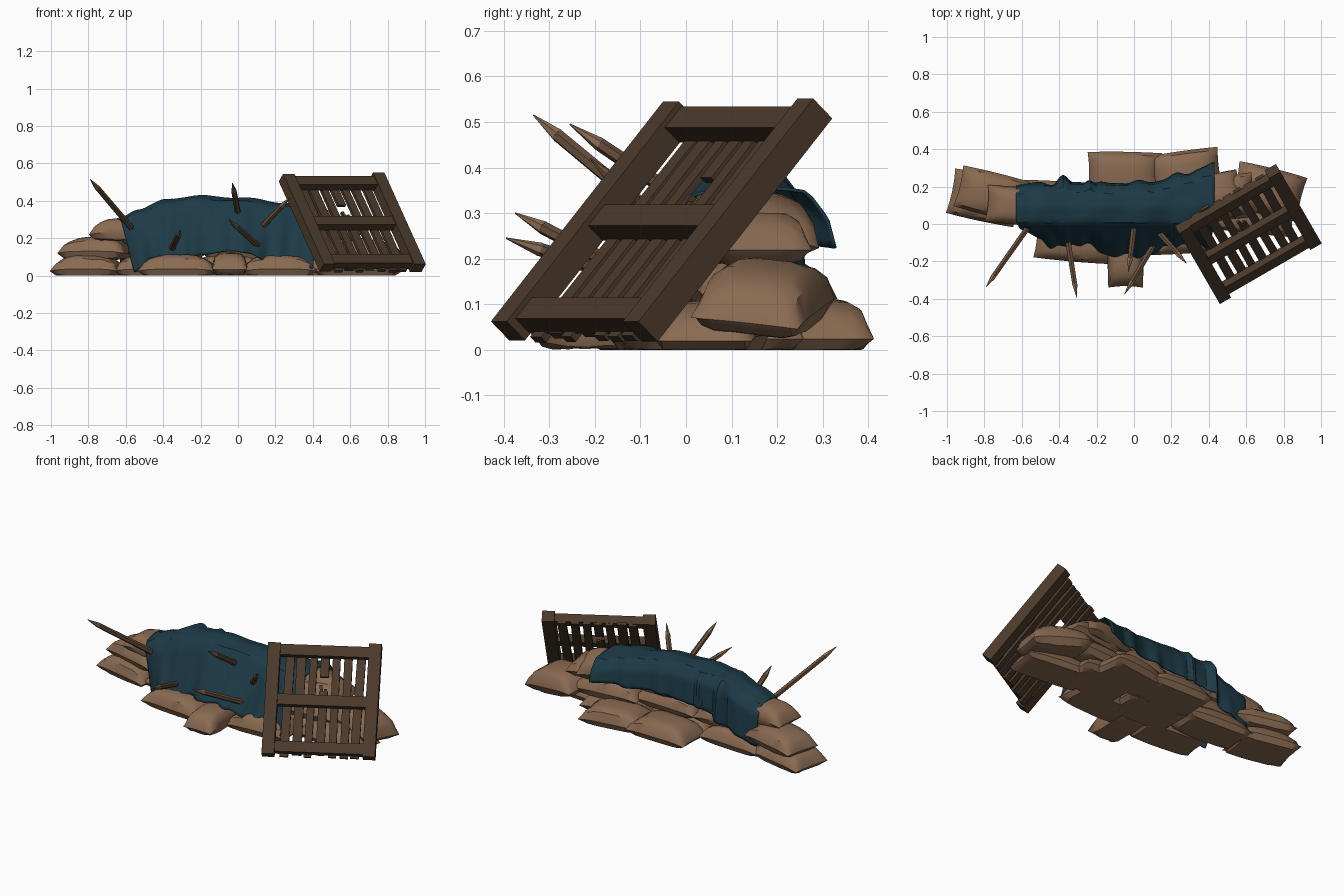
import bpy, bmesh, math, random
from mathutils import Vector, Matrix, Euler

if "Cube" in bpy.data.objects:
    bpy.data.objects.remove(bpy.data.objects["Cube"])

random.seed(4)


def material(name, rgb):
    m = bpy.data.materials.new(name)
    m.diffuse_color = (*rgb, 1)
    m.use_nodes = True
    m.node_tree.nodes["Principled BSDF"].inputs["Base Color"].default_value = m.diffuse_color
    return m


BURLAP = material("burlap_tan", (0.25, 0.145, 0.083))
CLOTH = material("dark_teal_cloth", (0.012, 0.043, 0.063))
WOOD = material("dark_pallet_wood", (0.07, 0.042, 0.024))
STAKE = material("stake_wood", (0.13, 0.075, 0.043))
TIP = material("cut_stake_tip", (0.25, 0.15, 0.085))


def finish(name, bm, mats, angle=None):
    bmesh.ops.recalc_face_normals(bm, faces=bm.faces)
    me = bpy.data.meshes.new(name)
    bm.to_mesh(me)
    bm.free()
    for m in mats:
        me.materials.append(m)
    ob = bpy.data.objects.new(name, me)
    bpy.context.collection.objects.link(ob)
    if angle:
        bpy.context.view_layer.objects.active = ob
        ob.select_set(True)
        bpy.ops.object.shade_smooth_by_angle(angle=math.radians(angle))
        ob.select_set(False)
    return ob


def lerp_table(table, x):
    for (x0, a), (x1, b) in zip(table, table[1:]):
        if x <= x1:
            k = max(0, (x - x0) / (x1 - x0))
            k = k * k * (3 - 2 * k)
            return a + (b - a) * k
    return table[-1][1]


# Sandbags: blunt pillows with a low pinched seam, drooping eared ends and a flat bottom
def sandbag(name, x, y, z, yaw=0, length=0.42, width=0.25, height=0.115, tilt=0, roll=0):
    nx, ny = 10, 8
    mat = Matrix.Translation((x, y, z)) @ Euler(
        (math.radians(roll), math.radians(tilt), math.radians(yaw))).to_matrix().to_4x4()
    bm = bmesh.new()
    shells = []
    for side in (1, -1):
        grid = []
        for i in range(nx + 1):
            u = math.sin((2 * i / nx - 1) * math.pi / 2 * 0.8) / math.sin(math.pi / 2 * 0.8)
            row = []
            for j in range(ny + 1):
                v = math.sin((2 * j / ny - 1) * math.pi / 2 * 0.8) / math.sin(math.pi / 2 * 0.8)
                puff = max(0, (1 - abs(u) ** 2.8) * (1 - abs(v) ** 4)) ** 0.5
                rise = 0.67 * puff if side > 0 else -0.36 * min(1, puff * 1.35)
                p = Vector((u * length / 2 * (0.95 + 0.05 * v * v),
                            v * width / 2 * (0.97 + 0.04 * (1 - u * u)),
                            height * (rise - 0.17 - 0.1 * abs(u) ** 4)))
                p.z += random.uniform(-1, 1) * 0.003 * (puff > 0)
                p = mat @ p
                p.z = max(p.z, 0.0)
                row.append(bm.verts.new(p))
            grid.append(row)
        shells.append(grid)
    for g in shells:
        for i in range(nx):
            for j in range(ny):
                bm.faces.new((g[i][j], g[i + 1][j], g[i + 1][j + 1], g[i][j + 1]))
    seam = [g[i][j] for g in shells for i in range(nx + 1) for j in range(ny + 1)
            if i in (0, nx) or j in (0, ny)]
    bmesh.ops.remove_doubles(bm, verts=seam, dist=0.0005)
    finish(name, bm, [BURLAP], 40)


layers = {
    "base": [(-0.8, 0.14, 0.055, -12, 0.37, 0.25), (-0.32, -0.09, 0.055, -5, 0.42, 0.22),
             (-0.045, -0.18, 0.065, 90, 0.32, 0.19), (0.22, -0.05, 0.055, 3, 0.4, 0.22),
             (-0.05, 0.265, 0.055, -1, 0.4, 0.24), (0.27, 0.275, 0.055, 8, 0.39, 0.23),
             (-0.45, 0.12, 0.055, -3, 0.42, 0.22), (-0.05, 0.06, 0.055, 0, 0.42, 0.25),
             (0.64, 0.06, 0.05, -6, 0.44, 0.22), (0.36, 0.12, 0.055, 5, 0.4, 0.25)],
    "second": [(-0.76, 0.16, 0.15, -14, 0.37, 0.23), (-0.38, 0.08, 0.15, 3, 0.42, 0.21),
               (0.02, 0.08, 0.15, -2, 0.42, 0.22), (0.4, 0.13, 0.15, 5, 0.42, 0.23)],
    "third": [(-0.6, 0.095, 0.25, -5, 0.38, 0.2), (-0.24, 0.09, 0.245, 2, 0.4, 0.18),
              (0.13, 0.1, 0.245, -3, 0.4, 0.18), (0.47, 0.14, 0.25, 10, 0.36, 0.22)],
    "top": [(-0.26, 0.09, 0.335, 2, 0.34, 0.14), (0.06, 0.1, 0.33, -1, 0.34, 0.14)],
}
for layer, bags in layers.items():
    for n, (x, y, z, yaw, l, w) in enumerate(bags):
        sandbag(f"sandbag_{layer}_{n}", x, y, z, yaw, l, w)
sandbag("sandbag_right_end", 0.725, 0.175, 0.125, -14, 0.38, 0.25, 0.13, 10, -6)
sandbag("sandbag_top_right", 0.39, 0.165, 0.295, 14, 0.38, 0.2, 0.11, 5, -16)

# Tarp draped over the ridge, with folds growing towards the hems
TOP = [(-0.63, 0.315), (-0.53, 0.35), (-0.38, 0.41), (-0.2, 0.425), (0.03, 0.415), (0.22, 0.39), (0.44, 0.36)]
FRONT_Z = [(-0.63, 0.02), (-0.5, 0.09), (-0.3, 0.10), (-0.05, 0.13), (0.06, 0.12), (0.2, 0.065), (0.44, 0.04)]
FRONT_Y = [(-0.63, -0.05), (-0.56, -0.07), (-0.46, -0.13), (-0.34, -0.10), (-0.24, -0.11), (-0.1, -0.165),
           (0.1, -0.155), (0.22, -0.12), (0.44, -0.12)]
BACK_Z = [(-0.63, 0.07), (-0.5, 0.10), (-0.3, 0.2), (0.0, 0.22), (0.44, 0.225)]
BACK_Y = [(-0.63, 0.21), (-0.43, 0.21), (-0.38, 0.25), (-0.33, 0.215), (-0.27, 0.215), (-0.24, 0.235),
          (-0.2, 0.21), (0.1, 0.22), (0.25, 0.26), (0.44, 0.315)]


def tarp():
    nx, nt = 72, 36
    bm = bmesh.new()
    grid = []
    for i in range(nx + 1):
        x = -0.63 + 1.06 * i / nx
        top, fz, fy, bz, by = (lerp_table(t, x) for t in (TOP, FRONT_Z, FRONT_Y, BACK_Z, BACK_Y))
        pts = [Vector((by, bz)), Vector((by - 0.01, top - 0.07)), Vector((by - 0.05, top - 0.015)),
               Vector((0.09, top)), Vector((0.01, top - 0.02)), Vector((-0.025, top - 0.075)),
               Vector((fy, fz))]
        cuts = [0]
        for a, b in zip(pts, pts[1:]):
            cuts.append(cuts[-1] + (b - a).length)
        row = []
        for j in range(nt + 1):
            d = cuts[-1] * j / nt
            k = next((k for k in range(6) if d <= cuts[k + 1] + 1e-6), 5)
            p = pts[k].lerp(pts[k + 1], (d - cuts[k]) / (cuts[k + 1] - cuts[k]))
            front = max(0, (top - p.y) / (top - fz)) if k > 3 else 0
            back = max(0, (top - p.y) / (top - bz)) if k < 2 else 0
            fold = math.sin(x * 33 + 2.5 * p.y) + 0.6 * math.sin(x * 61 - 4 * p.y + 1)
            yy = p.x - 0.011 * front * (fold + 0.6) + 0.006 * back * (fold + 0.8)
            zz = p.y + 0.003 * math.sin(x * 24 + j * 0.4)
            skew = 0.075 * front * max(0, (-0.25 - x) / 0.38) - 0.03 * front * max(0, x / 0.44)
            row.append(bm.verts.new((x + skew, yy, zz)))
        grid.append(row)
    for i in range(nx):
        for j in range(nt):
            bm.faces.new((grid[i][j], grid[i + 1][j], grid[i + 1][j + 1], grid[i][j + 1]))
    ob = finish("tarp", bm, [CLOTH], 30)
    sol = ob.modifiers.new("cloth_thickness", 'SOLIDIFY')
    sol.thickness = 0.007
    sol.offset = 0


tarp()

# Leaning pallet: local axes are width, height and outward normal
U = Vector((0.866, 0.5, 0)).normalized()
N = U.cross(Vector((-0.325, 0.587, 0.742))).normalized()
V = N.cross(U)
FRAME = Matrix((U, V, N)).transposed().to_4x4()
FRAME.translation = Vector((0.605, -0.045, 0.28))


def board(name, u, v, n, su, sv, sn, turn=0):
    bm = bmesh.new()
    bmesh.ops.create_cube(bm, size=1, matrix=FRAME @ Matrix.Translation((u, v, n)) @
                          Matrix.Rotation(math.radians(turn), 4, 'Z') @ Matrix.Diagonal((su, sv, sn, 1)))
    return finish(name, bm, [WOOD])


board("pallet_beam_left", -0.283, -0.01, 0.015, 0.07, 0.65, 0.062)
board("pallet_beam_right", 0.281, 0, 0.007, 0.07, 0.66, 0.065)
for label, v in (("top", 0.28), ("middle", -0.01), ("bottom", -0.285)):
    board(f"pallet_rail_{label}", 0, v, 0.01, 0.52, 0.062, 0.048)
for k in range(7):
    u = -0.195 + k * 0.066
    if k == 3:   # snapped slat
        board("pallet_slat_broken_low", u, -0.13, -0.018, 0.048, 0.37, 0.018)
        board("pallet_slat_broken_high", u, 0.225, -0.018, 0.048, 0.17, 0.018)
        for j, h in enumerate((0.04, 0.018)):
            board(f"pallet_splinter_{j}", u - 0.014 + 0.025 * j, 0.053 + h / 2, -0.018, 0.016, h, 0.016, 8)
    else:
        board(f"pallet_slat_{k}", u, random.uniform(-0.012, 0.004), -0.018,
              0.046 + random.uniform(-0.004, 0.006), 0.64, 0.018, random.uniform(-0.8, 0.8))

# Sharpened stakes pointing out of the front
stakes = [((-0.54, 0.02, 0.22), (-0.79, -0.335, 0.515)), ((-0.36, -0.05, 0.13), (-0.305, -0.395, 0.245)),
          ((0.005, 0.02, 0.31), (-0.03, -0.255, 0.495)), ((0.13, -0.07, 0.14), (-0.05, -0.375, 0.30)),
          ((0.11, -0.02, 0.24), (0.28, -0.21, 0.42))]
for n, (a, b) in enumerate(stakes):
    a, b = Vector(a), Vector(b)
    axis = b - a
    L = axis.length
    rot = axis.to_track_quat('Z', 'Y').to_matrix().to_4x4()
    for name, r1, r2, h0, h1, mat in (("shaft", 0.017, 0.015, 0, L - 0.08, STAKE),
                                      ("tip", 0.0155, 0.0015, L - 0.08, L, TIP)):
        bm = bmesh.new()
        bmesh.ops.create_cone(bm, cap_ends=True, segments=6, radius1=r1, radius2=r2, depth=h1 - h0,
                              matrix=Matrix.Translation(a) @ rot @ Matrix.Translation((0, 0, (h0 + h1) / 2)))
        finish(f"stake_{n}_{name}", bm, [mat])
